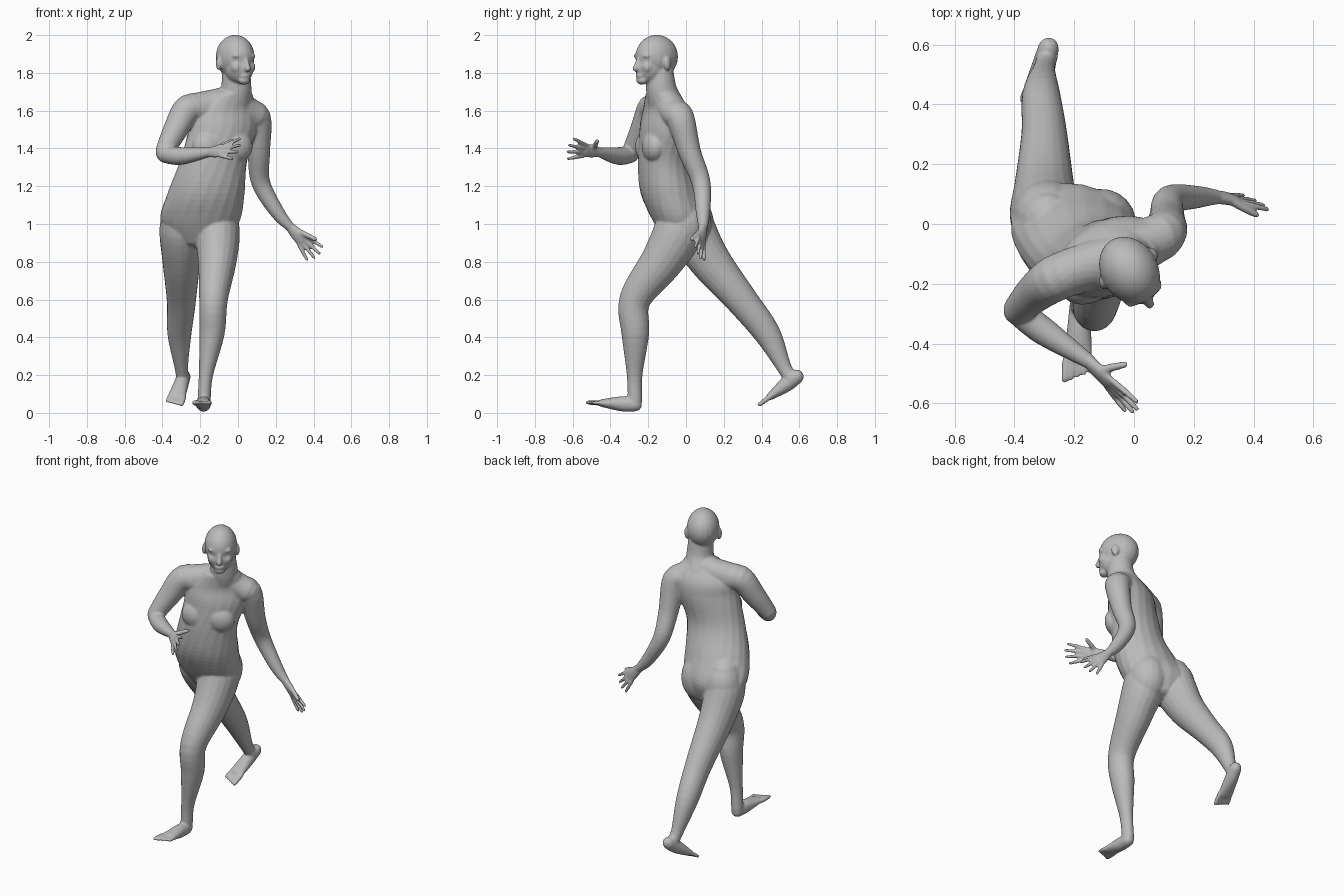
import bpy, bmesh, math
from mathutils import Vector, Matrix

cube = bpy.data.objects.get("Cube")
if cube:
    bpy.data.objects.remove(cube, do_unlink=True)

bm = bmesh.new()
SIDES = 20
STEPS = 5
UP = Vector((0, 0, 1))
RIGHT_ANGLE = math.pi / 2


def heading(angle):
    return Vector((math.cos(angle), math.sin(angle), 0))


def catmull_rom(a, b, c, d, t):
    return b + t / 2 * (c - a + t * (2 * a - 5 * b + 4 * c - d + t * (3 * (b - c) + d - a)))


def smooth_path(sections):
    """Interpolate position and radii between the given sections."""
    rows = [sections[0], *sections, sections[-1]]
    path = []
    for group in zip(rows, rows[1:], rows[2:], rows[3:]):
        for step in range(STEPS):
            path.append([catmull_rom(*values, step / STEPS) for values in zip(*group)])
    path.append(list(sections[-1]))
    return path


def loft(sections, side=Vector((1, 0, 0)), turn=None, cap=1):
    """Closed tube of elliptical rings (x, y, z, width, depth) with rounded ends.
    With a turn rule the rings stay level and swing with height."""
    path = smooth_path(sections)
    centres = [Vector(row[:3]) for row in path]
    last = len(path) - 1
    rings = []

    def ring(i, shift=0, scale=1):
        width, depth = path[i][3:]
        if turn:
            along, across = UP, heading(turn(centres[i].z))
        else:
            along = (centres[min(i + 1, last)] - centres[max(i - 1, 0)]).normalized()
            across = (side - along * side.dot(along)).normalized()
        outward = along.cross(across)
        centre = centres[i] + along * shift * min(width, depth) * cap
        points = []
        for k in range(SIDES):
            angle = math.tau * k / SIDES
            offset = across * width * math.cos(angle) + outward * depth * math.sin(angle)
            points.append(bm.verts.new(centre + offset * scale))
        rings.append(points)

    ring(0, -.85, .45)
    ring(0, -.5, .8)
    for i in range(last + 1):
        ring(i)
    ring(last, .5, .8)
    ring(last, .85, .45)
    for low, high in zip(rings, rings[1:]):
        for k in range(SIDES):
            after = (k + 1) % SIDES
            bm.faces.new((low[k], low[after], high[after], high[k]))
    bm.faces.new(rings[0][::-1])
    bm.faces.new(rings[-1])


def limb(joints, ratio=1.0):
    """Tube through (x, y, z, radius) joints, deeper than wide by the ratio."""
    loft([(x, y, z, radius, radius * ratio) for x, y, z, radius in joints])


def digit(base, tip, radius):
    limb([(*base, radius), (*base.lerp(tip, .5), radius), (*tip, radius * .8)])


def ellipsoid(centre, size, yaw):
    place = Matrix.Translation(centre) @ Matrix.Rotation(yaw, 4, "Z") @ Matrix.Diagonal((*size, 1))
    bmesh.ops.create_uvsphere(bm, u_segments=SIDES, v_segments=SIDES, radius=1, matrix=place)


def hand(wrist, reach, across, thumb_tip):
    """Flat palm, four fanned fingers and a thumb; across points to the index side."""
    wrist, reach, across = Vector(wrist), Vector(reach), Vector(across).normalized()
    knuckles = wrist + reach * .45
    loft([(*wrist, .028, .022), (*wrist.lerp(knuckles, .5), .036, .02), (*knuckles, .04, .014)],
         side=across)
    for spread in (-1, -.33, .33, 1):
        tip = wrist + reach * (1 - spread * spread * .1) + across * spread * .058
        digit(knuckles + across * spread * .032, tip, .011)
    digit(wrist + reach * .2 + across * .02, Vector(thumb_tip), .014)


def foot(heel, toe, inner):
    """Wedge from heel to ball with five toes; inner is the sign of the big toe side."""
    heel, toe = Vector(heel), Vector(toe)
    loft([(*heel, .035, .038), (*heel.lerp(toe, .3), .04, .04), (*heel.lerp(toe, .72), .048, .02)])
    for spread in (-1, -.5, 0, .5, 1):
        shift = Vector((inner * spread * .038, 0, 0))
        tip = heel.lerp(toe, .95 + spread * .06) + shift * 1.1
        digit(heel.lerp(toe, .72) + shift, tip, .011 + max(spread, 0) * .003)


# Torso, hips swung one way and chest the other
def torso_turn(z):
    return max(-.2, min(.4, (z - 1.2) * 1.2))


loft([(-.2, 0, .9, .14, .1),
      (-.2, -.02, 1.02, .215, .155),
      (-.17, -.08, 1.16, .205, .16),
      (-.13, -.12, 1.33, .18, .135),
      (-.08, -.11, 1.5, .188, .128),
      (-.07, -.105, 1.6, .18, .112),
      (-.03, -.125, 1.69, .11, .085)], turn=torso_turn, cap=.3)

# Breasts and buttocks
for x, y in ((-.155, -.205), (-.01, -.17)):
    ellipsoid((x, y, 1.41), (.09, .062, .085), .3)
for x, y in ((-.29, .03), (-.11, 0)):
    ellipsoid((x, y, 1), (.118, .118, .15), -.2)

# Neck and the slopes down to each shoulder
limb([(-.03, -.1, 1.62, .095), (-.01, -.13, 1.71, .082), (-.01, -.14, 1.81, .074)])
limb([(-.24, -.17, 1.615, .076), (-.12, -.13, 1.635, .08), (-.02, -.11, 1.66, .08)])
limb([(.1, -.04, 1.57, .075), (.04, -.07, 1.6, .08), (-.02, -.11, 1.65, .08)])

# Head, turned toward the model's left
TURN = .54
ACROSS = heading(TURN)
AHEAD = heading(TURN - RIGHT_ANGLE)


def on_head(across, ahead, z):
    return Vector((-.015, -.155, z)) + ACROSS * across + AHEAD * ahead


ellipsoid(on_head(0, 0, 1.885), (.096, .119, .116), TURN)
ellipsoid(on_head(0, .04, 1.825), (.076, .081, .084), TURN)

# Nose, mouth and chin
limb([(*on_head(0, .108, 1.88), .011), (*on_head(0, .132, 1.82), .016)])
ellipsoid(on_head(0, .108, 1.785), (.03, .016, .014), TURN)
ellipsoid(on_head(0, .092, 1.76), (.034, .028, .022), TURN)

# Brows, cheeks and ears
for sign in (-1, 1):
    ellipsoid(on_head(sign * .036, .094, 1.89), (.035, .018, .014), TURN)
    ellipsoid(on_head(sign * .04, .08, 1.83), (.032, .032, .034), TURN)
    ellipsoid(on_head(sign * .096, -.01, 1.85), (.014, .024, .037), TURN + sign * .3)

# Right arm, bent in front of the body
limb([(-.15, -.14, 1.6, .08), (-.26, -.18, 1.61, .078),
      (-.33, -.23, 1.5, .066), (-.39, -.29, 1.38, .05)])
limb([(-.39, -.29, 1.37, .046), (-.3, -.36, 1.36, .047), (-.15, -.46, 1.38, .025)])
hand((-.15, -.46, 1.38), (.155, -.165, .02), (.35, .25, .9), (-.03, -.47, 1.44))

# Left arm, hanging behind
limb([(.03, -.06, 1.58, .075), (.1, -.03, 1.56, .075), (.11, .02, 1.38, .06),
      (.12, .08, 1.22, .05), (.21, .09, 1.06, .038), (.28, .09, .98, .024)])
hand((.28, .09, .98), (.14, -.02, -.15), (.7, -.4, .6), (.41, .03, .92))

# Left leg, striding forward
limb([(-.12, -.03, 1.08, .1), (-.11, -.04, .96, .12), (-.11, -.13, .8, .102),
      (-.13, -.27, .6, .076), (-.138, -.268, .42, .067), (-.17, -.272, .2, .038),
      (-.18, -.27, .06, .035)], ratio=1.1)
foot((-.18, -.265, .045), (-.19, -.52, .055), -1)

# Right leg, trailing behind
limb([(-.29, .01, 1.08, .1), (-.3, .03, .97, .116), (-.3, .13, .8, .1), (-.3, .3, .59, .077),
      (-.31, .43, .42, .064), (-.3, .52, .24, .036), (-.29, .56, .18, .036)], ratio=1.1)
foot((-.285, .59, .195), (-.34, .39, .045), 1)

# One seamless body
bmesh.ops.recalc_face_normals(bm, faces=bm.faces[:])
mesh = bpy.data.meshes.new("body")
bm.to_mesh(mesh)
bm.free()
body = bpy.data.objects.new("body", mesh)
bpy.context.collection.objects.link(body)

fuse = body.modifiers.new("fuse", "REMESH")
fuse.mode = "VOXEL"
fuse.voxel_size = .006
fuse.use_smooth_shade = True
soften = body.modifiers.new("soften", "SMOOTH")
soften.iterations = 8

# Plain grey
grey = bpy.data.materials.new("plain_grey")
grey.use_nodes = True
colour = (.5, .5, .5, 1)
grey.diffuse_color = colour
grey.node_tree.nodes["Principled BSDF"].inputs["Base Color"].default_value = colour
mesh.materials.append(grey)
